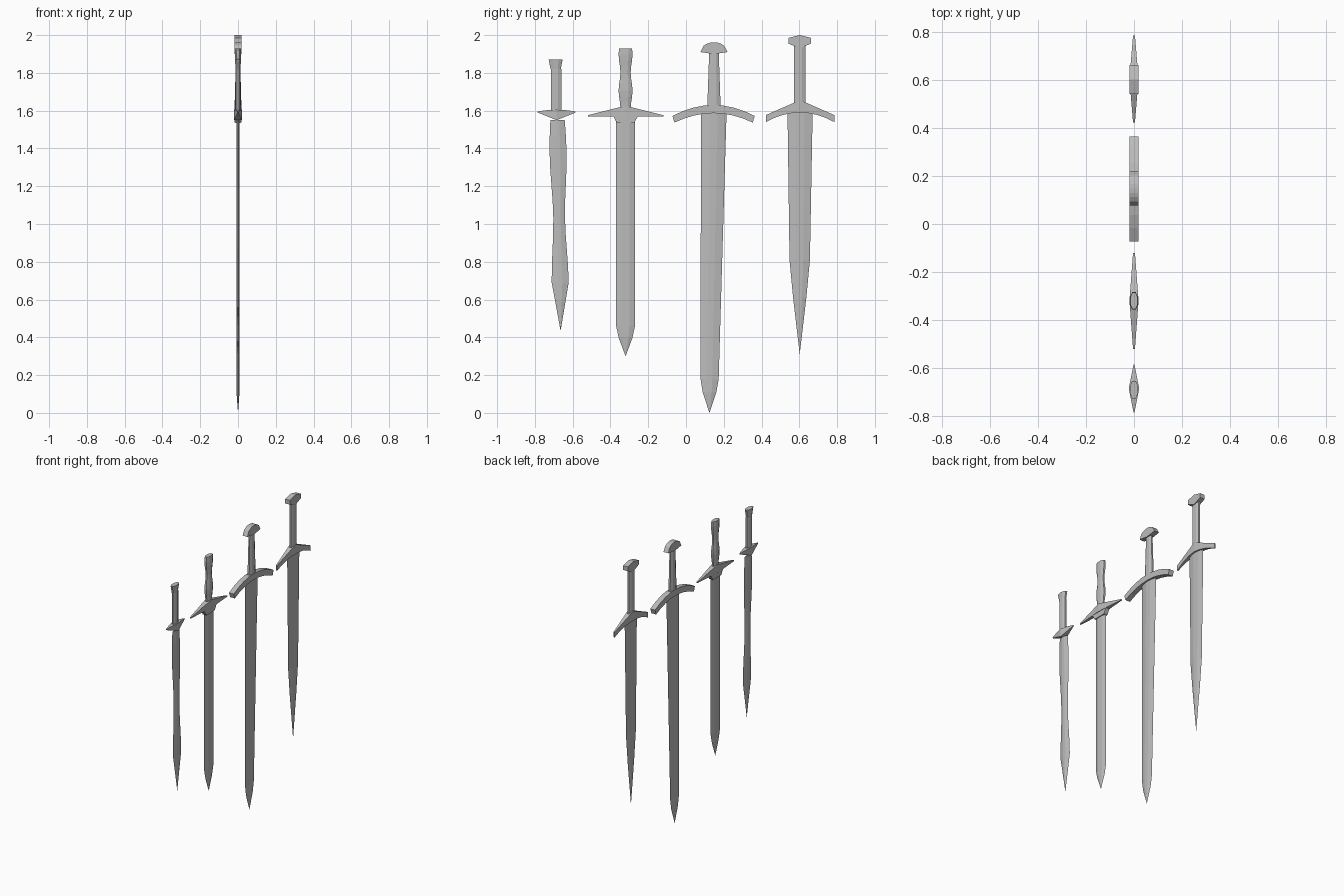
import bpy, bmesh
from math import cos, sin, pi, sqrt

cube = bpy.data.objects.get("Cube")
if cube:
    bpy.data.objects.remove(cube, do_unlink=True)

steel = bpy.data.materials.new("grey_steel")
steel.use_nodes = True
steel.diffuse_color = (.5, .5, .5, 1)
shader = steel.node_tree.nodes["Principled BSDF"]
shader.inputs["Base Color"].default_value = steel.diffuse_color


def mix(start, end, t):
    return start + (end - start) * t


def loft(name, rings):
    """Skin a row of equal-length point rings into a closed solid."""
    bm = bmesh.new()
    loops = [[bm.verts.new(point) for point in ring] for ring in rings]
    for lower, upper in zip(loops, loops[1:]):
        for i in range(len(lower)):
            bm.faces.new((lower[i - 1], lower[i], upper[i], upper[i - 1]))
    bm.faces.new(loops[0])
    bm.faces.new(loops[-1])
    bmesh.ops.remove_doubles(bm, verts=bm.verts, dist=.0002)
    bmesh.ops.recalc_face_normals(bm, faces=bm.faces)
    mesh = bpy.data.meshes.new(name)
    bm.to_mesh(mesh)
    bm.free()
    mesh.materials.append(steel)
    obj = bpy.data.objects.new(name, mesh)
    bpy.context.collection.objects.link(obj)


def blade_ring(y, half, z, flat):
    """Flattened hexagon with two sharp edges and a flat centre."""
    thick = min(.008, half)
    inner = half * flat
    return [(0, y - half, z), (thick, y - inner, z), (thick, y + inner, z),
            (0, y + half, z), (-thick, y + inner, z), (-thick, y - inner, z)]


def blade(name, body, tip_y, tip_z, bulge, flat):
    """Blade from (y, half width, z) stations, closed by a bulging point."""
    y, half, z = body[-1]
    middle = (mix(y, tip_y, .4), half * bulge, mix(z, tip_z, .4))
    stations = [*body, middle, (tip_y, 0, tip_z)]
    loft(name, [blade_ring(*station, flat) for station in stations])


def grip(name, y, bottom, top, half_width, steps=1, sides=8):
    """Faceted handle whose half width follows a rule along its length."""
    rings = []
    for step in range(steps + 1):
        t = step / steps
        radius = half_width(t) / cos(pi / sides)
        angles = [2 * pi * (side + .5) / sides for side in range(sides)]
        rings.append([(radius * cos(a) * .45, y + radius * sin(a), mix(bottom, top, t))
                      for a in angles])
    loft(name, rings)


def crosspiece(name, y, span, low, high, depth, steps=4, lean=1):
    """Symmetric bar along y; rules give its section from centre to end."""
    rings = []
    for step in range(-steps, steps + 1):
        t = abs(step) / steps
        reach = span * step / steps
        x = depth(t)
        rings.append([(-x, y + reach * lean, low(t)), (x, y + reach * lean, low(t)),
                      (x, y + reach, high(t)), (-x, y + reach, high(t))])
    loft(name, rings)


def even_depth(t):
    return .018


def tapered_depth(t):
    return mix(.019, .004, t)


# Leaf-bladed short sword
leaf_body = []
for step in range(11):
    t = step / 10
    wave = cos(2.5 * pi * (1 - t))
    leaf_body.append((mix(-.68, -.666, t), .038 + .007 * wave, mix(1.55, .69, t)))
blade("leaf_blade", leaf_body, -.664, .434, .6, flat=.25)
crosspiece("leaf_guard", -.685, .1,
           low=lambda t: mix(1.55, 1.59, t),
           high=lambda t: 1.605 - .01 * t * t,
           depth=lambda t: mix(.022, .002, t))
grip("leaf_grip", -.688, 1.6, 1.82, half_width=lambda t: .028)
grip("leaf_pommel", -.69, 1.82, 1.87, half_width=lambda t: mix(.027, .037, t))

# Straight sword with a swelling grip
blade("straight_blade", [(-.32, .05, 1.6), (-.32, .05, .46)], -.32, .3, .72, flat=.42)
crosspiece("straight_guard", -.32, .2,
           low=lambda t: 1.57,
           high=lambda t: mix(1.626, 1.576, t),
           depth=tapered_depth)
crosspiece("straight_collar", -.32, .068,
           low=lambda t: 1.535 + .04 * max(0, 3 * t - 2),
           high=lambda t: 1.6,
           depth=lambda t: .014, steps=3)
grip("straight_grip", -.32, 1.61, 1.93,
     half_width=lambda t: .032 + .005 * cos(2 * pi * (t - .3) / .6), steps=10)

# Long sword with a curved guard and domed pommel
blade("long_blade", [(.147, .068, 1.6), (.125, .048, .18)], .124, 0, .75, flat=.3)
crosspiece("long_guard", .146, .218,
           low=lambda t: 1.587 - .05 * t * t,
           high=lambda t: 1.63 - .058 * t * t,
           depth=even_depth, lean=.95)
grip("long_grip", .148, 1.6, 1.92, half_width=lambda t: mix(.036, .025, t))
crosspiece("long_pommel", .148, .072,
           low=lambda t: 1.9 + .01 * t,
           high=lambda t: 1.91 + .052 * sqrt(1 - t * t),
           depth=even_depth)

# Tapered sword with an angled guard
blade("tapered_blade", [(.604, .067, 1.62), (.602, .054, .81)], .602, .31, .65, flat=.35)
crosspiece("tapered_guard", .604, .181,
           low=lambda t: 1.59 - .05 * t * t,
           high=lambda t: mix(1.656, 1.577, t),
           depth=tapered_depth)
grip("tapered_grip", .602, 1.62, 1.95, half_width=lambda t: .031)
crosspiece("tapered_pommel", .602, .06,
           low=lambda t: mix(1.93, 1.955, t),
           high=lambda t: mix(2, 1.985, t),
           depth=even_depth)
